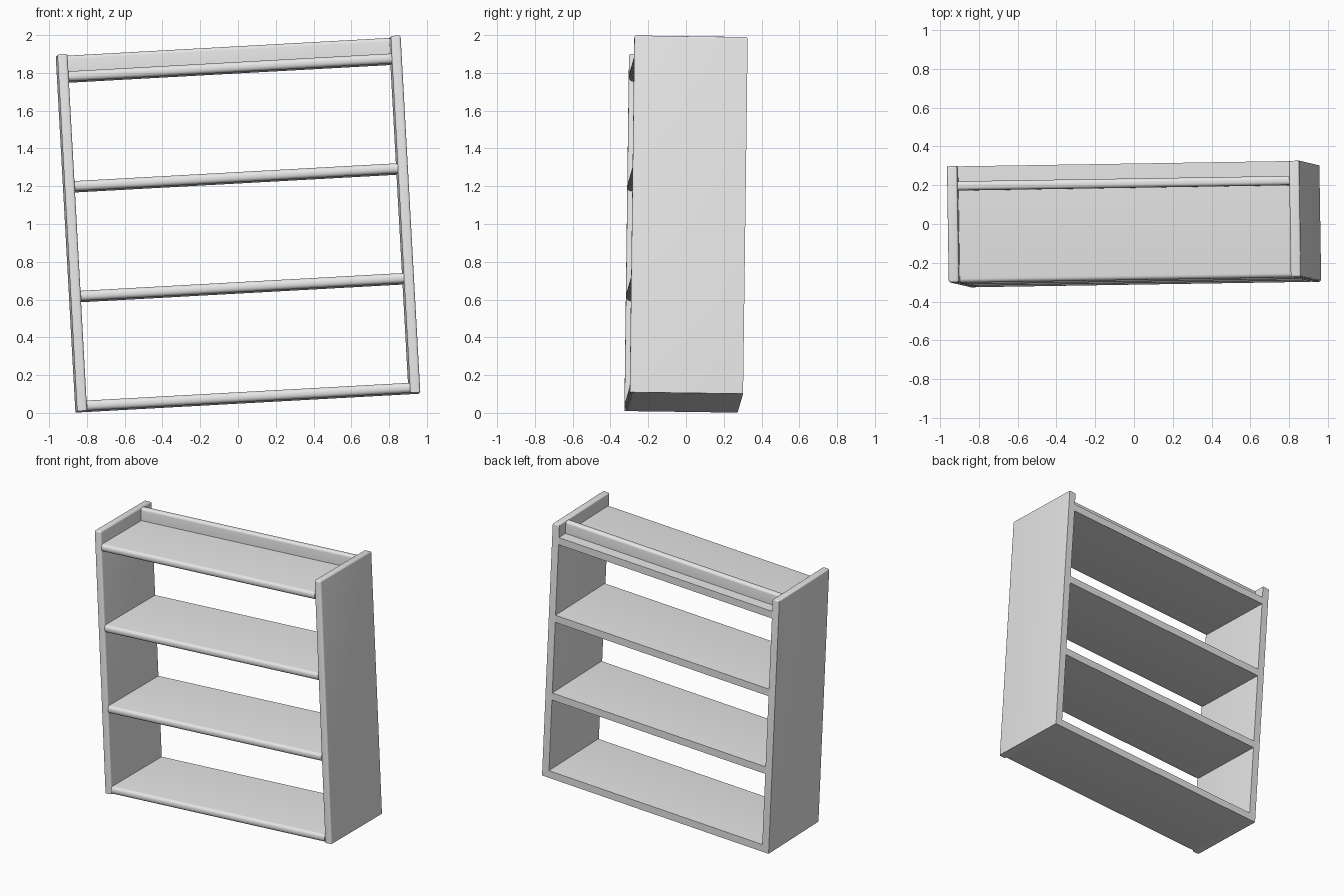
import bpy, bmesh, math
from mathutils import Matrix, Vector

cube = bpy.data.objects.get("Cube")
if cube:
    bpy.data.objects.remove(cube, do_unlink=True)

GREY = (0.8, 0.8, 0.8, 1)
mat = bpy.data.materials.new("grey")
mat.use_nodes = True
mat.diffuse_color = GREY
mat.node_tree.nodes["Principled BSDF"].inputs["Base Color"].default_value = GREY

# Overall size, board thickness and the slight lean of the whole unit
W, D, H, T = 1.82, 0.60, 1.892, 0.053
ax = Vector((1, 0.016, 0.055)).normalized()
az = Vector((-0.054, 0.013, 1))
ay = az.cross(ax).normalized()
az = ax.cross(ay)
LEAN = Matrix.Translation((0, 0, 1)) @ Matrix((ax, ay, az)).transposed().to_4x4()


def board(name, lo, hi, radius, rounded):
    """Box from lo to hi; edges accepted by rounded(midpoint, direction) are rounded."""
    lo, hi = Vector(lo), Vector(hi)
    size, mid = hi - lo, (lo + hi) / 2
    bm = bmesh.new()
    bmesh.ops.create_cube(bm, size=2)
    edges = []
    for e in bm.edges:
        a, b = e.verts
        if rounded((a.co + b.co) / 2, b.co - a.co):
            edges.append(e)
    for v in bm.verts:
        v.co = mid + Vector(c * s / 2 for c, s in zip(v.co, size))
    bmesh.ops.bevel(bm, geom=edges, offset=radius, segments=4, profile=0.5, affect='EDGES')
    mesh = bpy.data.meshes.new(name)
    bm.to_mesh(mesh)
    bm.free()
    mesh.materials.append(mat)
    obj = bpy.data.objects.new(name, mesh)
    bpy.context.collection.objects.link(obj)
    obj.matrix_world = LEAN
    bpy.ops.object.select_all(action='DESELECT')
    obj.select_set(True)
    bpy.context.view_layer.objects.active = obj
    bpy.ops.object.shade_smooth_by_angle(angle=math.radians(35))
    return obj


def front_or_top(m, d):
    return (m.y < -0.5 and m.z > -0.5) or m.z > 0.5


def long_front(m, d):
    return m.y < -0.5 and abs(d.x) > 1


def long_top(m, d):
    return m.z > 0.5 and abs(d.x) > 1


# Side panels
for name, s in (("left_side_panel", 1), ("right_side_panel", -1)):
    x0, x1 = sorted((s * W / 2, s * (W / 2 - T)))
    board(name, (x0, -D / 2, -H / 2), (x1, D / 2, H / 2), 0.012, front_or_top)

# Four evenly spaced shelves with rounded front edges
inner = W / 2 - T
for i, name in enumerate(("bottom_shelf", "lower_shelf", "upper_shelf", "top_shelf")):
    z = -H / 2 + i * 0.582
    board(name, (-inner, -D / 2, z), (inner, D / 2, z + T), 0.022, long_front)

# Upright rail standing on the top shelf
rail_z = -H / 2 + 3 * 0.582 + T
board("back_rail", (-inner, 0.175, rail_z), (inner, 0.222, H / 2 - 0.004), 0.018, long_top)
